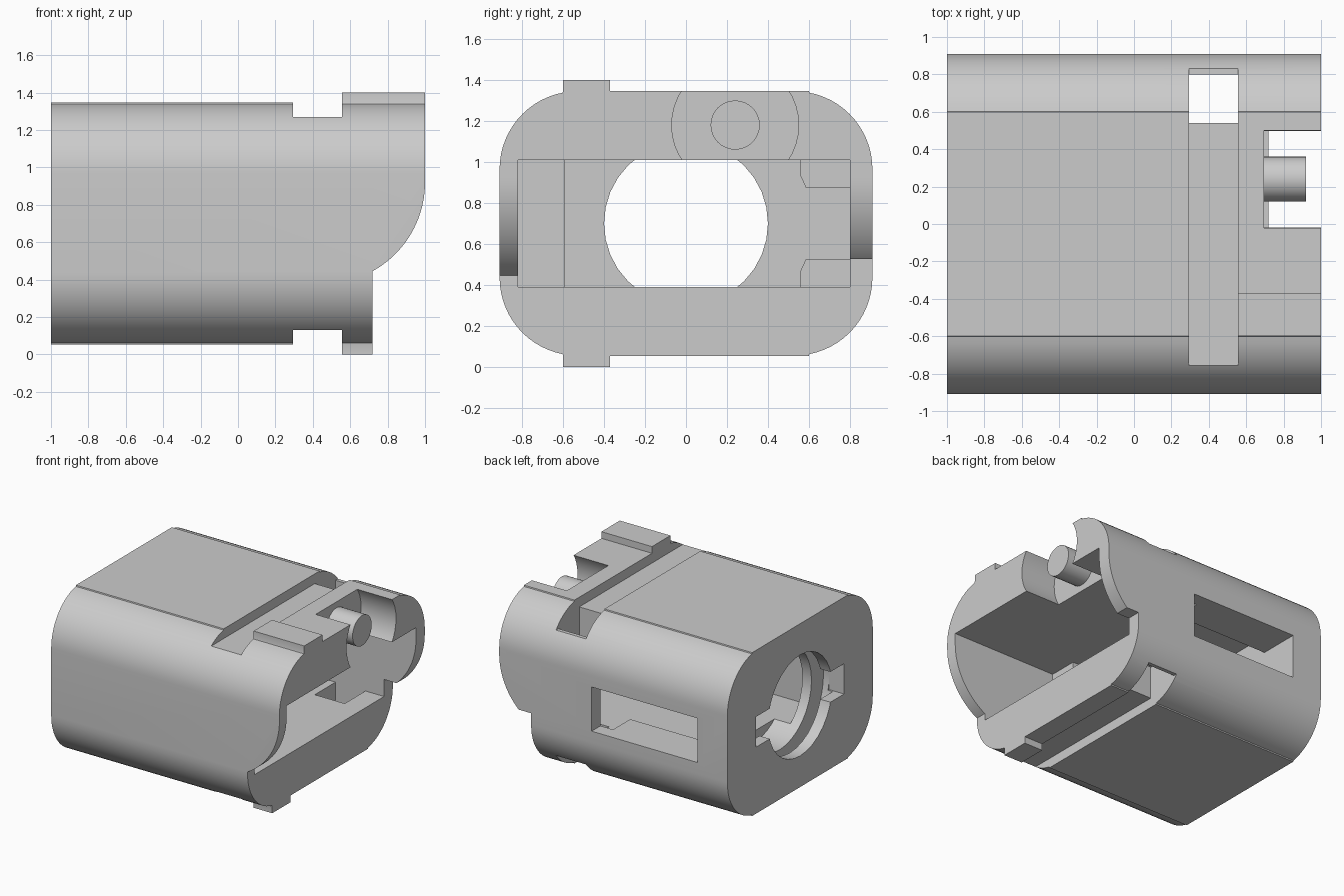
import bpy, bmesh, math
from mathutils import Vector

if "Cube" in bpy.data.objects:
    bpy.data.objects.remove(bpy.data.objects["Cube"])

grey = bpy.data.materials.new("plain grey")
grey.diffuse_color = (0.6, 0.6, 0.6, 1)
grey.use_nodes = True
grey.node_tree.nodes["Principled BSDF"].inputs["Base Color"].default_value = grey.diffuse_color
MID = 0.70  # height of the long axis


def prism(name, points, axis, start, end):
    """Extrude a 2D profile along x (points are y,z), y (x,z) or z (x,y)."""
    def place(p, d):
        return {"x": (d, p[0], p[1]), "y": (p[0], d, p[1]), "z": (p[0], p[1], d)}[axis]
    bm = bmesh.new()
    face = bm.faces.new([bm.verts.new(place(p, start)) for p in points])
    new = bmesh.ops.extrude_face_region(bm, geom=[face])["geom"]
    bmesh.ops.translate(bm, verts=[g for g in new if isinstance(g, bmesh.types.BMVert)],
                        vec=Vector(place((0, 0), end - start)))
    bmesh.ops.recalc_face_normals(bm, faces=bm.faces)
    mesh = bpy.data.meshes.new(name)
    bm.to_mesh(mesh)
    bm.free()
    mesh.materials.append(grey)
    obj = bpy.data.objects.new(name, mesh)
    bpy.context.collection.objects.link(obj)
    return obj


def box(name, x0, x1, y0, y1, z0, z1):
    return prism(name, [(y0, z0), (y1, z0), (y1, z1), (y0, z1)], "x", x0, x1)


def arc(cx, cy, r, a0, a1, n):
    return [(cx + r * math.cos(math.radians(a0 + (a1 - a0) * i / n)),
             cy + r * math.sin(math.radians(a0 + (a1 - a0) * i / n))) for i in range(n + 1)]


def disc(name, y, z, r, x0, x1, n=32):
    return prism(name, arc(y, z, r, 0, 360, n)[:-1], "x", x0, x1)


def combine(target, tool, operation="DIFFERENCE"):
    mod = target.modifiers.new("cut", "BOOLEAN")
    mod.object, mod.operation, mod.solver = tool, operation, "EXACT"
    bpy.context.view_layer.objects.active = target
    bpy.ops.object.modifier_apply(modifier=mod.name)
    bpy.data.objects.remove(tool, do_unlink=True)


# Rounded housing
quarter = arc(0.53, 0.265, 0.38, 0, 79, 14) + [(0.60, 0.647)]
half = quarter + [(-y, z) for y, z in reversed(quarter)]
outline = [(y, MID + z) for y, z in half] + [(y, MID - z) for y, z in reversed(half)]
body = prism("housing", outline, "x", -1, 1)

# Raised rails, top and bottom
for z0, z1 in ((1.25, 1.40), (0.0, 0.15)):
    combine(body, box("rail", 0.4, 1, -0.60, -0.37, z0, z1), "UNION")

# Lower front cut back, with the curved chin
chin = [(0.72, -0.1)] + arc(0.457, 0.92, 0.543, -61.0, 0, 20) + [(1.1, 0.92), (1.1, -0.1)]
combine(body, prism("chin_cut", chin, "y", -1.2, 1.2))

# Wide front pocket, narrower inner channel, and side window with chamfered lips
combine(body, box("pocket", 0.08, 1.2, -0.82, 0.80, 0.39, 1.01))
combine(body, box("channel", -0.74, 0.2, -0.59, 0.56, 0.39, 1.01))
window = [(0.5, 0.47), (0.56, 0.47), (0.585, 0.525), (1.1, 0.525),
          (1.1, 0.875), (0.585, 0.875), (0.56, 0.93), (0.5, 0.93)]
combine(body, prism("window", window, "x", -0.74, 0.19))
combine(body, box("side_relief", 0.72, 1.2, 0.75, 1.1, 0.2, 0.525))

# Cross slots, top and bottom, deeper at the back, with a hole right through
for s in (1, -1):
    for depth, y0, y1 in ((0.57, -1.1, 1.1), (0.497, 0.54, 1.1)):
        z0, z1 = sorted((MID + s * depth, MID + s * 0.9))
        combine(body, box("cross_slot", 0.295, 0.557, y0, y1, z0, z1))
combine(body, box("through_hole", 0.295, 0.557, 0.54, 0.80, -0.2, 1.6))

# Round end opening with locking notches and an inner ring groove
combine(body, disc("opening", 0, MID, 0.40, -1.2, -0.6))
combine(body, box("lock_notch", -1.2, -0.87, -0.55, 0.55, 0.58, 0.82))
combine(body, disc("groove", 0, MID, 0.55, -0.91, -0.82, 48))

# Round recess at the front with its pin
combine(body, disc("recess", 0.24, 1.18, 0.31, 0.695, 1.2, 40))
pin = disc("pin", 0.24, 1.18, 0.12, 0.66, 0.92)

# Smooth the curves, keep hard edges
bpy.ops.object.select_all(action="DESELECT")
for obj in (body, pin):
    obj.select_set(True)
bpy.context.view_layer.objects.active = body
bpy.ops.object.shade_smooth_by_angle(angle=math.radians(25))
